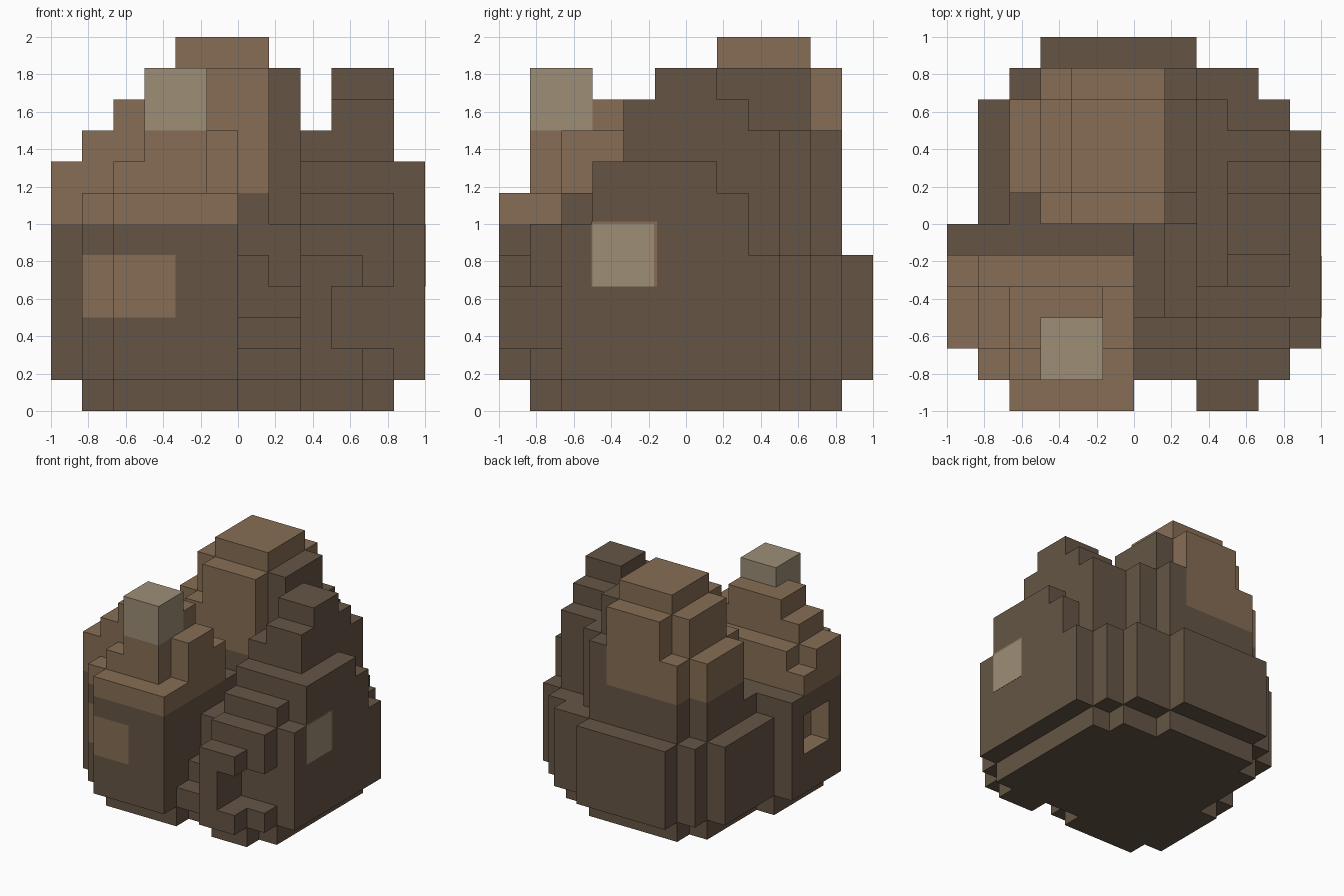
import bpy, bmesh, math

if "Cube" in bpy.data.objects:
    bpy.data.objects.remove(bpy.data.objects["Cube"], do_unlink=True)

S = 2.0 / 12           # block size, twelve blocks per side
DARK, LIGHT, TAN = 0, 1, 2


def material(name, rgb):
    m = bpy.data.materials.new(name)
    m.use_nodes = True
    col = (*rgb, 1.0)
    m.diffuse_color = col
    bsdf = m.node_tree.nodes["Principled BSDF"]
    bsdf.inputs["Base Color"].default_value = col
    bsdf.inputs["Roughness"].default_value = 0.9
    return m


MATS = [material("dark brown", (0.130, 0.091, 0.059)),
        material("light brown", (0.240, 0.154, 0.090)),
        material("pale tan", (0.340, 0.272, 0.182))]

OWNER = {}             # block position -> part name


def cells(x, y, z):
    return [(i, j, k) for i in range(*x) for j in range(*y) for k in range(*z)]


def block(part, x, y, top, bottom=1):
    """Fill a box with blocks; earlier parts keep their blocks."""
    for c in cells(x, y, (bottom, top)):
        OWNER.setdefault(c, part)


# Chimney on the front hut
block("chimney", (3, 5), (1, 3), 11, 9)

# Front hut: wide walls, then a stepped roof
block("front_hut", (0, 6), (2, 6), 6)
block("front_hut", (2, 6), (0, 5), 7)
block("front_hut", (1, 6), (1, 5), 7)
block("front_hut", (0, 6), (2, 5), 7)
block("front_hut", (0, 6), (2, 4), 8)
block("front_hut", (1, 6), (2, 5), 8)
block("front_hut", (1, 6), (2, 4), 9)
block("front_hut", (2, 5), (2, 4), 10)
block("front_hut", (2, 3), (1, 2), 8)
block("front_hut", (3, 5), (1, 2), 9)

# Steps up the valley between the two halves
for y in range(1, 6):
    block("valley_steps", (6, 8), (y, y + 1), min(y + 1, 4))
block("valley_steps", (6, 7), (3, 6), 5)

# Low body at the back, with stepped corners
for i in range(3):
    block("back_body", (1 + i // 2, 12 - i), (6, 9 + i), 5)
block("back_body", (3, 8), (11, 12), 5)
block("back_body", (2, 8), (6, 10), 6)

# Tall back tower: cross-shaped tiers with a cap
block("back_tower", (2, 8), (7, 10), 9)
block("back_tower", (3, 7), (6, 7), 9)
block("back_tower", (3, 8), (10, 11), 9)
block("back_tower", (3, 8), (7, 10), 11)
block("back_tower", (4, 7), (6, 11), 11)
block("back_tower", (4, 7), (7, 10), 12)

# Stairs climbing from the front to the side tower
for y in range(4):
    block("front_stairs", (8, 10 + min(y, 1)), (y, y + 1), 5 + y)

# Side wall and side tower
block("side_wall", (8, 12), (2, 6), 5)
block("side_wall", (8, 12), (2, 8), 6)
block("side_wall", (8, 12), (3, 8), 7)
block("side_wall", (8, 12), (3, 7), 8)
block("side_tower", (8, 11), (4, 9), 9)
block("side_tower", (8, 9), (9, 10), 9)
block("side_tower", (9, 11), (4, 8), 10)
block("side_tower", (9, 11), (5, 7), 11)

# Cut the notch in the stairs and the recess in the hut wall
NICHE = cells((0, 1), (3, 5), (3, 5))
for c in NICHE + cells((9, 11), (0, 2), (2, 4)):
    OWNER.pop(c, None)

# Base course, set in by one block all round
for x, y, z in cells((0, 12), (0, 12), (1, 2)):
    ring = [(x, y), (x + 1, y), (x - 1, y), (x, y + 1), (x, y - 1)]
    if all((a, b, 1) in OWNER for a, b in ring):
        OWNER[x, y, 0] = "base"


def colour(cell, outside, n):
    """Colour zones by block position and direction."""
    x, y, z = cell
    if OWNER[cell] == "chimney":
        return TAN
    roof = x < 6 and y < 5 and z >= 6
    tower_top = 2 <= x < 7 and 6 <= y < 11 and z >= 7
    front_panel = n == (0, -1, 0) and 1 <= x < 4 and y < 2 and 3 <= z < 5
    return LIGHT if outside in NICHE or roof or tower_top or front_panel else DARK


# Six face directions, each with its corners in outward order
DIRS = []
for axis in range(3):
    for sign in (0, 1):
        quad = []
        for a, b in ((0, 0), (1, 0), (1, 1), (0, 1)):
            c = [0, 0, 0]
            c[axis], c[(axis + 1) % 3], c[(axis + 2) % 3] = sign, a, b
            quad.append(c)
        normal = tuple(2 * sign - 1 if i == axis else 0 for i in range(3))
        DIRS.append((normal, quad if sign else quad[::-1]))


def add_object(name, bm, mats):
    me = bpy.data.meshes.new(name)
    bm.to_mesh(me)
    bm.free()
    for m in mats:
        me.materials.append(m)
    bpy.context.collection.objects.link(bpy.data.objects.new(name, me))


def build(part):
    """Skin the outer faces of one part's blocks."""
    bm = bmesh.new()
    corners = {}

    def vert(cell, offset):
        p = tuple(c + o for c, o in zip(cell, offset))
        if p not in corners:
            corners[p] = bm.verts.new((p[0] * S - 1, p[1] * S - 1, p[2] * S))
        return corners[p]

    for cell in [c for c in OWNER if OWNER[c] == part]:
        for n, quad in DIRS:
            outside = tuple(c + d for c, d in zip(cell, n))
            if outside not in OWNER:
                f = bm.faces.new([vert(cell, q) for q in quad])
                f.material_index = colour(cell, outside, n)
    # Merge flat areas of one colour
    bmesh.ops.dissolve_limit(bm, angle_limit=math.radians(1), verts=bm.verts[:],
                             edges=bm.edges[:], delimit={'MATERIAL'})
    add_object(part, bm, MATS)


for part in sorted(set(OWNER.values())):
    build(part)


def plate(name, lo, hi, mat):
    """Thin plate between two corners."""
    bm = bmesh.new()
    bmesh.ops.create_cube(bm, size=1)
    for v in bm.verts:
        v.co = [(a + b) / 2 + c * (b - a) for a, b, c in zip(lo, hi, v.co)]
    add_object(name, bm, [MATS[mat]])


# Side window with a slim frame
plate("window_frame", (0.996, -0.505, 0.667), (1.001, -0.155, 1.013), LIGHT)
plate("window_pane", (0.996, -0.5, 0.667), (1.002, -0.17, 1.0), TAN)
